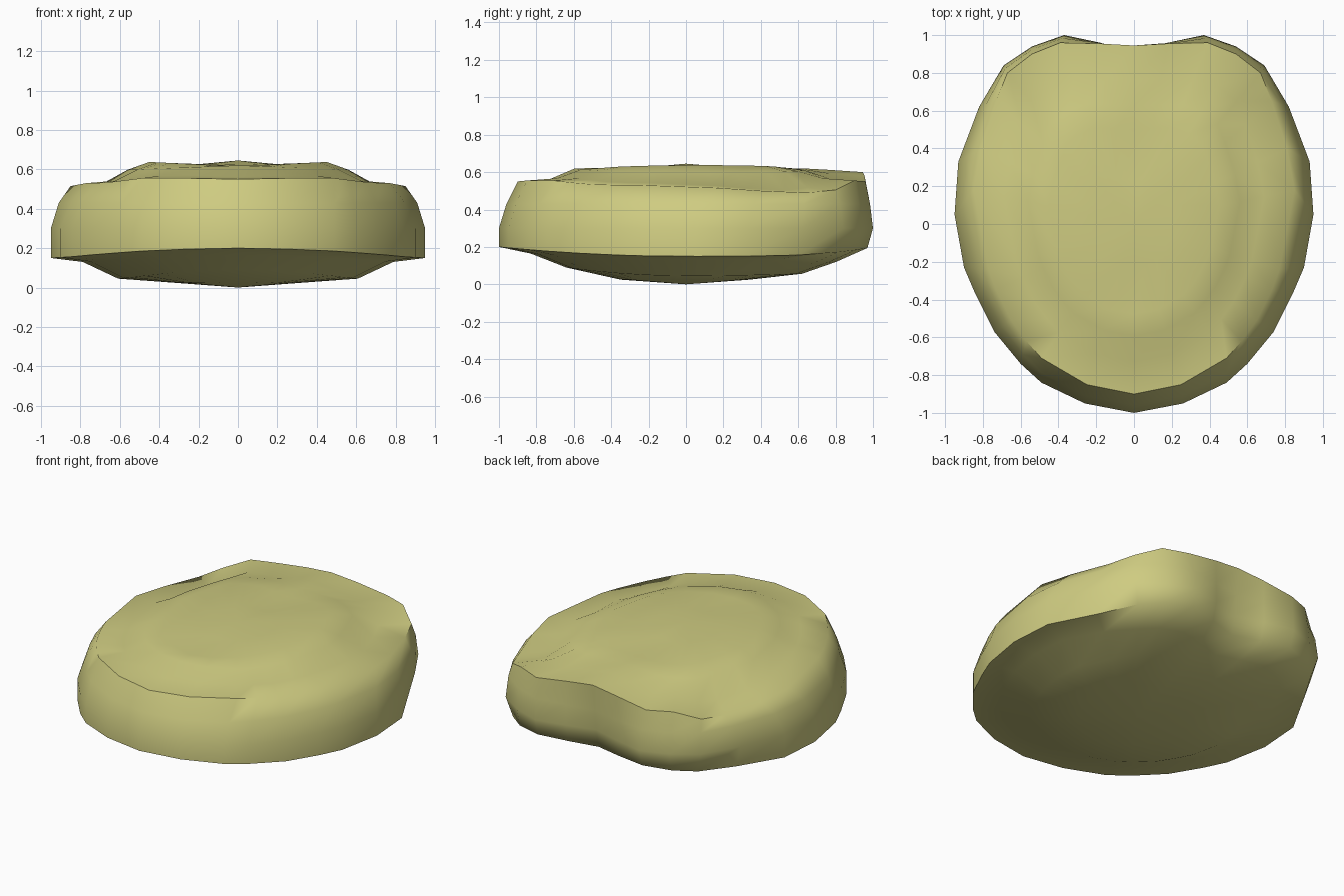
import bpy
import bmesh

if "Cube" in bpy.data.objects:
    bpy.data.objects.remove(bpy.data.objects["Cube"])

# Half plan outlines, front centre to back centre
OUTER = [(0, -1), (.26, -.95), (.49, -.84), (.6, -.74), (.74, -.57), (.84, -.37),
         (.9, -.23), (.95, .05), (.93, .33), (.82, .62), (.69, .84), (.54, .94),
         (.37, 1), (.18, .96), (0, .91)]
RIM = [(0, -.9), (.25, -.85), (.49, -.71), (.57, -.62), (.65, -.51), (.73, -.35),
       (.77, -.24), (.85, .18), (.81, .4), (.73, .65), (.67, .8), (.54, .9),
       (.39, .96), (.18, .955), (0, .945)]
RIM_Z = [.55, .555, .555, .545, .535, .53, .53, .515, .5, .49, .505, .555,
         .55, .58, .6]


def shrink(points, factor):
    return [(x * factor, y * factor) for x, y in points]


def blend(first, second, t):
    return [(a + (c - a) * t, b + (d - b) * t)
            for (a, b), (c, d) in zip(first, second)]


def with_height(points, height):
    return [(x, y, height(x, y)) for x, y in points]


def mirrored(half):
    return half + [(-x, y, z) for x, y, z in half[-2:0:-1]]


def edge_height(x, y):
    return .15 + .05 * (y ** 2 if y < 0 else y ** 4)


def bowl_height(x, y):
    return .045 + (.11 if y < 0 else .03) * y * y


# Lower edge, tucked in at the rear flanks
lower = [(x * (.95 if .5 < y < .9 else 1), y * (.97 if y > .5 else 1))
         for x, y in OUTER]

# Shallow bowl underneath, side wall, rim, then the raised top
halves = [
    with_height(shrink(lower, .35), lambda x, y: .025),
    with_height(shrink(lower, .64), bowl_height),
    with_height(shrink(lower, .83),
                lambda x, y: edge_height(x, y) - (.05 if y > .5 else .02)),
    with_height(lower, edge_height),
    with_height(OUTER, lambda x, y: .3),
    with_height(blend(OUTER, RIM, .4), lambda x, y: .43),
    [(x, y, z) for (x, y), z in zip(RIM, RIM_Z)],
    [(x, y, z + .012) for (x, y), z in zip(shrink(RIM, .81), RIM_Z)],
    with_height(shrink(RIM, .66), lambda x, y: .62 - .04 * abs(x)),
    with_height(shrink(RIM, .53), lambda x, y: .615 + .05 * abs(x)),
    with_height(shrink(RIM, .25), lambda x, y: .625),
]

bm = bmesh.new()
rings = [[bm.verts.new(p) for p in mirrored(half)] for half in halves]
count = len(rings[0])
for low, high in zip(rings, rings[1:]):
    for i in range(count):
        j = (i + 1) % count
        bm.faces.new((low[i], low[j], high[j], high[i]))

# Close the underside and the top with fans
for ring, height in ((rings[0], 0), (rings[-1], .645)):
    pole = bm.verts.new((0, 0, height))
    for i in range(count):
        bm.faces.new((ring[i], ring[(i + 1) % count], pole))
bmesh.ops.recalc_face_normals(bm, faces=bm.faces[:])

mesh = bpy.data.meshes.new("padded_shell")
bm.to_mesh(mesh)
bm.free()
shell = bpy.data.objects.new("padded_shell", mesh)
bpy.context.collection.objects.link(shell)

# Single pale olive colour
color = (.62, .6, .22, 1)
material = bpy.data.materials.new("pale_olive")
material.use_nodes = True
material.diffuse_color = color
for node in material.node_tree.nodes:
    if node.type == "BSDF_PRINCIPLED":
        node.inputs["Base Color"].default_value = color
        node.inputs["Roughness"].default_value = .7
mesh.materials.append(material)

# Smooth shading with a crisp lower edge
bpy.ops.object.select_all(action="DESELECT")
shell.select_set(True)
bpy.context.view_layer.objects.active = shell
bpy.ops.object.shade_smooth_by_angle(angle=1.0)
